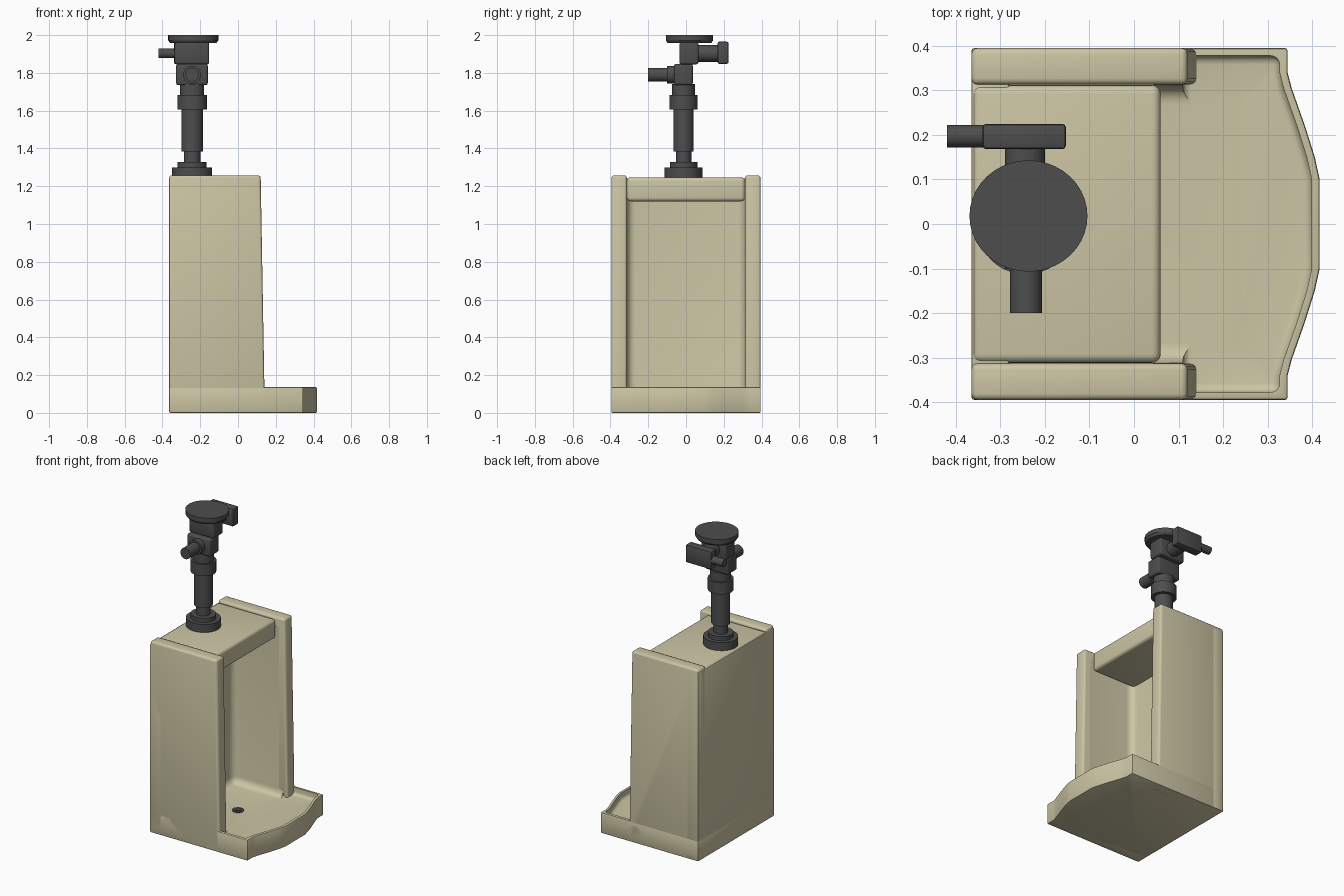
import bpy, bmesh, math
from mathutils import Matrix, Vector

if "Cube" in bpy.data.objects:
    bpy.data.objects.remove(bpy.data.objects["Cube"])


def material(name, rgb):
    m = bpy.data.materials.new(name)
    m.diffuse_color = (*rgb, 1)
    m.use_nodes = True
    m.node_tree.nodes["Principled BSDF"].inputs["Base Color"].default_value = m.diffuse_color
    return m


CERAMIC = material("cream ceramic", (0.60, 0.56, 0.37))
METAL = material("dark metal", (0.075, 0.075, 0.075))


def activate(ob):
    bpy.ops.object.select_all(action='DESELECT')
    ob.select_set(True)
    bpy.context.view_layer.objects.active = ob


def finish(name, bm, mat, bevel=0.0, segs=3):
    bmesh.ops.recalc_face_normals(bm, faces=bm.faces[:])
    me = bpy.data.meshes.new(name)
    bm.to_mesh(me)
    bm.free()
    me.materials.append(mat)
    ob = bpy.data.objects.new(name, me)
    bpy.context.collection.objects.link(ob)
    activate(ob)
    if bevel:
        b = ob.modifiers.new("bevel", 'BEVEL')
        b.width, b.segments = bevel, segs
        b.limit_method, b.angle_limit = 'ANGLE', math.radians(30)
        bpy.ops.object.modifier_apply(modifier=b.name)
    bpy.ops.object.shade_smooth_by_angle(angle=math.radians(35))
    return ob


def prism(name, pts, vec, mat, bevel=0.0, segs=3):
    """Extrude a closed polygon of 3D points along vec."""
    bm = bmesh.new()
    f = bm.faces.new([bm.verts.new(p) for p in pts])
    r = bmesh.ops.extrude_face_region(bm, geom=[f])
    bmesh.ops.translate(bm, vec=vec, verts=[v for v in r["geom"] if isinstance(v, bmesh.types.BMVert)])
    return finish(name, bm, mat, bevel, segs)


def box(name, x, y, z, mat, bevel=0.0, segs=3):
    pts = [(x[0], y[0], z[0]), (x[1], y[0], z[0]), (x[1], y[1], z[0]), (x[0], y[1], z[0])]
    return prism(name, pts, (0, 0, z[1] - z[0]), mat, bevel, segs)


def rod(name, start, end, r, mat=METAL, r2=None, sx=1.0):
    """Cylinder or cone from start to end; sx widens it in x."""
    a, b = Vector(start), Vector(end)
    bm = bmesh.new()
    bmesh.ops.create_cone(bm, cap_ends=True, segments=40, radius1=r, radius2=r2 or r, depth=(b - a).length)
    rot = (b - a).to_track_quat('Z', 'Y').to_matrix().to_4x4()
    mat4 = Matrix.Translation((a + b) / 2) @ Matrix.Diagonal((sx, 1, 1, 1)) @ rot
    bmesh.ops.transform(bm, matrix=mat4, verts=bm.verts[:])
    return finish(name, bm, mat)


def cut(ob, cutter):
    activate(ob)
    m = ob.modifiers.new("cut", 'BOOLEAN')
    m.operation, m.solver, m.object = 'DIFFERENCE', 'EXACT', cutter
    bpy.ops.object.modifier_apply(modifier=m.name)
    bpy.ops.object.shade_smooth_by_angle(angle=math.radians(35))


def outline(x_back, y_side, dx, z):
    """Tray plan with the bowed front, shifted back by dx."""
    half = [(0.345, y_side), (0.345, 0.34), (0.354, 0.305), (0.384, 0.22), (0.406, 0.15), (0.417, 0.10)]
    front = [(x - dx, y) for x, y in half]
    pts = [(x_back, y_side)] + front + [(x, -y) for x, y in reversed(front)] + [(x_back, -y_side)]
    return [(x, y, z) for x, y in pts]


# cutters for the rounded niche and the tray basin
niche = box("niche_cutter", (-0.25, 0.28), (-0.312, 0.312), (0.09, 1.6), CERAMIC, 0.045, 5)
basin = prism("basin_cutter", outline(0.11, 0.378, 0.018, 0.09), (0, 0, 0.3), CERAMIC, 0.02, 4)

# floor tray with thin raised lip
tray = prism("floor_tray", outline(-0.365, 0.395, 0, 0), (0, 0, 0.137), CERAMIC, 0.006, 2)
cut(tray, niche)
cut(tray, basin)

# side walls, slightly leaning at the front
for side, y0 in (("left", -0.395), ("right", 0.313)):
    prof = [(-0.365, 0), (0.14, 0), (0.14, 0.12), (0.12, 1.257), (-0.365, 1.257)]
    prism("side_wall_" + side, [(x, y0, z) for x, z in prof], (0, 0.082, 0), CERAMIC, 0.014, 3)

# back panel and coved lining
box("back_panel", (-0.365, -0.28), (-0.395, 0.395), (0, 1.24), CERAMIC, 0.006, 2)
lining = box("niche_lining", (-0.36, 0.08), (-0.33, 0.33), (0.03, 1.2), CERAMIC)
cut(lining, niche)

# top hood
box("top_hood", (-0.364, 0.06), (-0.312, 0.312), (1.12, 1.247), CERAMIC, 0.02, 4)

for c in (niche, basin):
    bpy.data.objects.remove(c, do_unlink=True)

# drain
rod("drain", (0, 0, 0.085), (0, 0, 0.094), 0.036)
rod("drain_cap", (0, 0, 0.09), (0, 0, 0.098), 0.02)

# flush pipe stack: z0, z1, radius
PX, PY = -0.243, -0.013
stack = [("pipe_flange", 1.24, 1.30, 0.10), ("pipe_flange_step", 1.30, 1.327, 0.073),
         ("pipe_neck", 1.32, 1.39, 0.041), ("flush_pipe", 1.385, 1.61, 0.054),
         ("pipe_collar", 1.605, 1.682, 0.074), ("upper_pipe", 1.68, 1.74, 0.06)]
for name, z0, z1, r in stack:
    rod(name, (PX, PY, z0), (PX, PY, z1), r, sx=1.06)

# valve bodies, front outlet and cap
box("lower_valve_body", (-0.328, -0.16), (-0.064, 0.036), (1.735, 1.848), METAL, 0.012, 3)
rod("front_outlet_collar", (PX, -0.10, 1.79), (PX, -0.05, 1.79), 0.047)
rod("front_outlet", (PX, -0.20, 1.79), (PX, -0.09, 1.79), 0.036)
box("upper_valve_body", (-0.335, -0.153), (-0.035, 0.066), (1.845, 1.962), METAL, 0.012, 3)
rod("valve_cap_taper", (-0.237, 0.018, 1.957), (-0.237, 0.018, 1.972), 0.115, r2=0.125, sx=1.06)
rod("valve_cap", (-0.237, 0.018, 1.972), (-0.237, 0.018, 2.0), 0.125, sx=1.06)

# rear stub, cross block and handle
rod("rear_stub", (-0.245, 0.05, 1.903), (-0.245, 0.18, 1.903), 0.045)
box("handle_block", (-0.34, -0.153), (0.168, 0.225), (1.848, 1.965), METAL, 0.008, 2)
rod("handle", (-0.42, 0.197, 1.903), (-0.33, 0.197, 1.903), 0.025)
